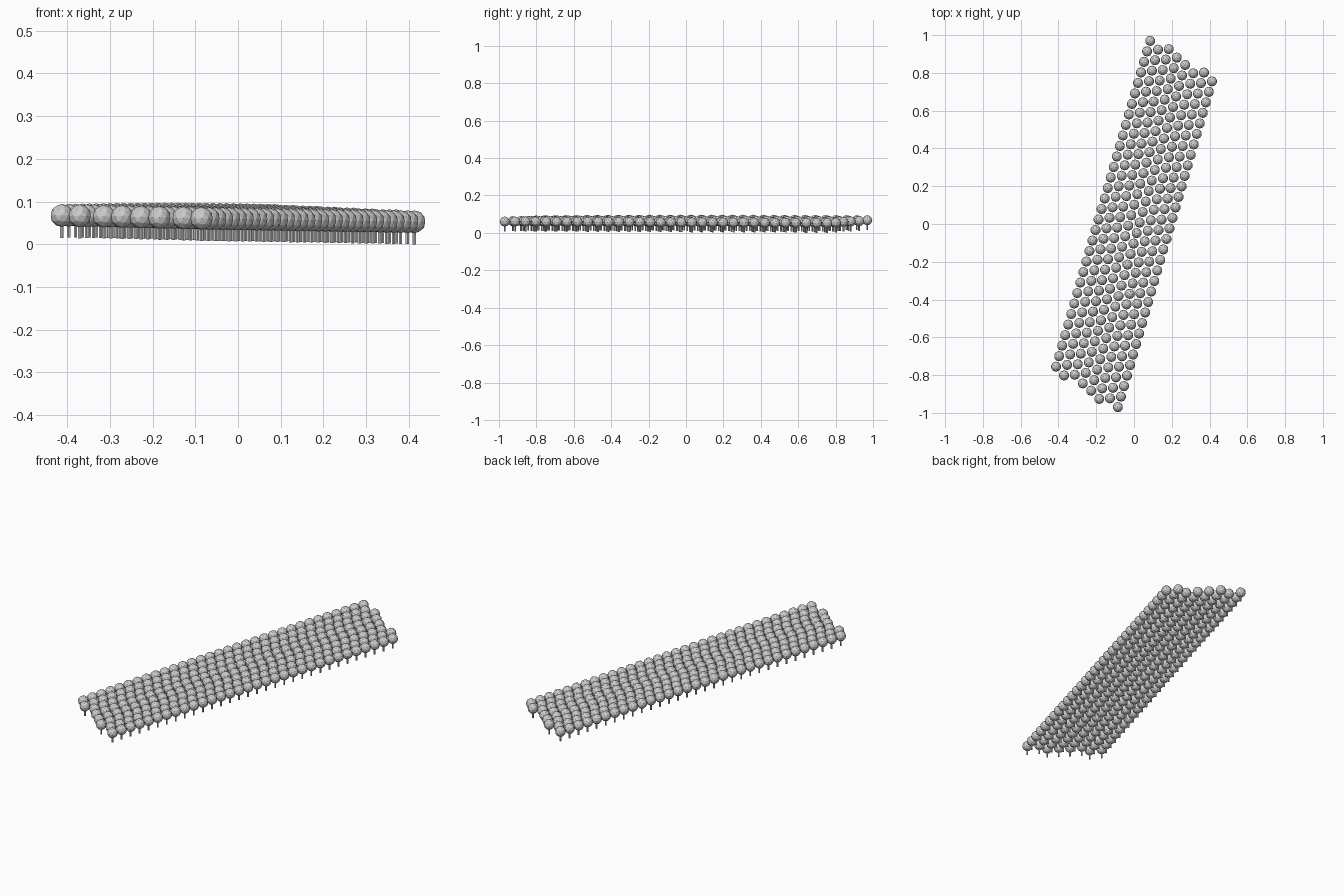
import bpy, bmesh, math
from mathutils import Matrix, Vector

if "Cube" in bpy.data.objects:
    bpy.data.objects.remove(bpy.data.objects["Cube"])

ROWS, COLS = 32, 8
STEP = 0.0579            # spacing along a planted line
GAP = 0.0534             # spacing between lines
CROWN_R, TRUNK_R, CROWN_Z = 0.027, 0.0045, 0.0525
TILT = math.radians(16.1)
along = Vector((math.sin(TILT), math.cos(TILT), 0))
across = Vector((math.cos(TILT), -math.sin(TILT), 0))
# each line is staggered along its length
stagger = [0, -0.033, -0.014, -0.046, -0.071, -0.101, -0.082, -0.115]


def ground(u, v):
    """Height of the gently sloping ground; u across, v along (0..1)."""
    return 0.015 * (1 - u) + u * 0.008 * (1 - v) + 0.003 * (1 - u) * math.sin(math.pi * v)


def mesh_object(name, bm):
    me = bpy.data.meshes.new(name)
    bm.to_mesh(me)
    bm.free()
    ob = bpy.data.objects.new(name, me)
    bpy.context.collection.objects.link(ob)
    return ob


# tree lines: faceted round crowns on thin six-sided trunks
for c in range(COLS):
    crowns, trunks = bmesh.new(), bmesh.new()
    for r in range(ROWS):
        p = across * GAP * (c - (COLS - 1) / 2)
        p += along * (STEP * (r - (ROWS - 1) / 2) + stagger[c] + 0.0575)
        p.z = ground(c / (COLS - 1), r / (ROWS - 1))
        bmesh.ops.create_icosphere(
            crowns, subdivisions=2, radius=CROWN_R,
            matrix=Matrix.Translation(p + Vector((0, 0, CROWN_Z))))
        bmesh.ops.create_cone(
            trunks, cap_ends=True, segments=6, radius1=TRUNK_R, radius2=TRUNK_R,
            depth=CROWN_Z, matrix=Matrix.Translation(p + Vector((0, 0, CROWN_Z / 2))))
    mesh_object(f"crowns_line_{c + 1}", crowns)
    mesh_object(f"trunks_line_{c + 1}", trunks)
